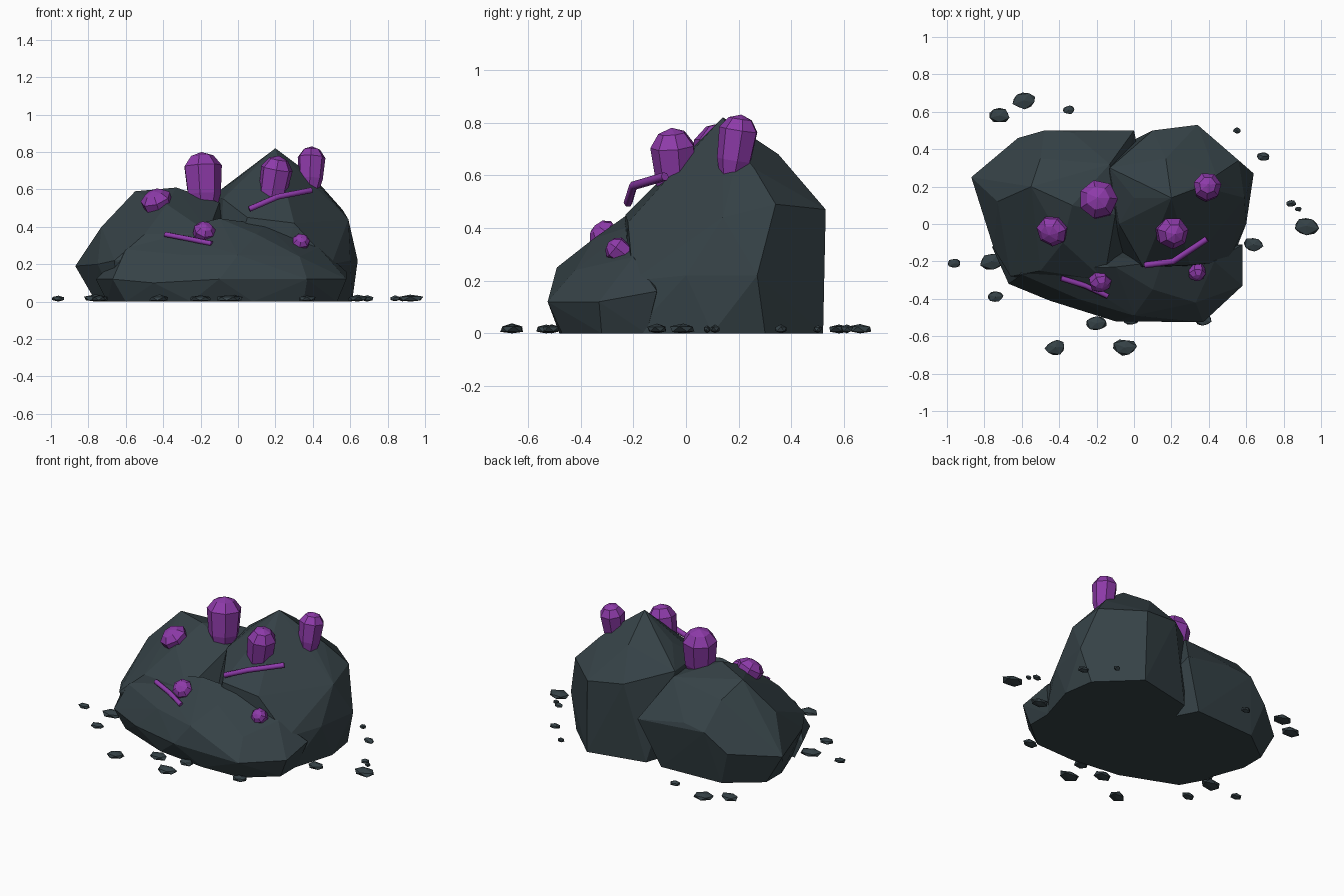
import bpy, bmesh, math, random
from mathutils import Vector

random.seed(4)
default = bpy.data.objects.get("Cube")
if default:
    bpy.data.objects.remove(default, do_unlink=True)


def make_material(name, colour):
    mat = bpy.data.materials.new(name)
    mat.use_nodes = True
    mat.diffuse_color = (*colour, 1)
    mat.node_tree.nodes["Principled BSDF"].inputs["Base Color"].default_value = (*colour, 1)
    return mat


slate = make_material("dark slate", (.036, .054, .062))
purple = make_material("crystal purple", (.27, .043, .40))


def finish(name, bm, mat):
    """Turn a bmesh into a flat shaded object of one colour."""
    bmesh.ops.recalc_face_normals(bm, faces=bm.faces[:])
    mesh = bpy.data.meshes.new(name)
    bm.to_mesh(mesh)
    bm.free()
    mesh.materials.append(mat)
    obj = bpy.data.objects.new(name, mesh)
    bpy.context.scene.collection.objects.link(obj)
    return obj


def hull(name, points, mat):
    """Faceted stone wrapped around a few corner points."""
    bm = bmesh.new()
    for p in points:
        bm.verts.new(p)
    result = bmesh.ops.convex_hull(bm, input=bm.verts[:])
    loose = {v for v in result["geom_interior"] if isinstance(v, bmesh.types.BMVert)}
    bmesh.ops.delete(bm, geom=list(loose), context='VERTS')
    return finish(name, bm, mat)


def crystal(name, base, tip, radius, sides=7):
    """Slightly tapered prism with a domed, pointed cap, from base to tip."""
    base, tip = Vector(base), Vector(tip)
    axis = tip - base
    turn = axis.to_track_quat('Z', 'Y')
    profile = [(0, .65), (.25, .88), (.75, 1), (.93, .6)]
    points = [tip]
    for height, width in profile:
        for i in range(sides):
            a = math.tau * i / sides
            spoke = Vector((math.cos(a), math.sin(a), 0)) * radius * width
            points.append(base + axis * height + turn @ spoke)
    return hull(name, points, purple)


def shard(name, path, radius):
    """Thin bent crystal rod, swept along a short path."""
    curve = bpy.data.curves.new(name, 'CURVE')
    curve.dimensions = '3D'
    curve.bevel_depth = radius
    curve.bevel_resolution = 1
    curve.use_fill_caps = True
    spline = curve.splines.new('POLY')
    spline.points.add(len(path) - 1)
    for point, co in zip(spline.points, path):
        point.co = (*co, 1)
    curve.materials.append(purple)
    obj = bpy.data.objects.new(name, curve)
    bpy.context.scene.collection.objects.link(obj)


def pebble(name, x, y, radius):
    """Small squashed stone lying on the ground."""
    bm = bmesh.new()
    bmesh.ops.create_icosphere(bm, subdivisions=1, radius=radius)
    angle = random.uniform(-.4, .4)
    for v in bm.verts:
        p = v.co * random.uniform(.85, 1.1)
        px = p.x * math.cos(angle) - p.y * math.sin(angle)
        py = p.x * math.sin(angle) + p.y * math.cos(angle)
        height = .016 + p.z / radius * (.012 + radius * .14)
        v.co = (x + px, y + py * .72, max(0, height))
    finish(name, bm, slate)


# Tall boulder
hull("tall_boulder", [
    (.61, .1, 0), (.58, .3, 0), (.35, .52, 0), (-.02, .44, 0), (-.1, .2, 0),
    (-.1, -.2, 0), (.2, -.24, 0), (.52, -.2, 0),
    (.64, .27, .22), (.6, 0, .22), (.5, -.2, .2), (.34, .505, .22), (-.15, .1, .3),
    (.59, .14, .44), (.34, .53, .47), (.1, .5, .5), (.56, .34, .49), (.44, .26, .625),
    (.3, -.22, .42), (.05, -.23, .45), (-.13, .3, .57), (-.08, 0, .55),
    (.2, .14, .82), (.36, .2, .7), (.17, .35, .68), (.25, 0, .635), (0, .14, .66),
], slate)

# Wide boulder
hull("wide_boulder", [
    (-.76, .1, 0), (-.76, .26, 0), (-.55, .42, 0), (-.13, .44, 0), (.1, 0, 0),
    (-.2, -.3, 0), (-.65, -.2, 0),
    (-.87, .25, .19), (-.75, -.13, .2), (-.66, -.28, .22), (-.62, .46, .22),
    (-.2, -.325, .27), (0, .5, .3), (-.48, .5, .34), (-.33, .49, .36),
    (-.73, .12, .4), (-.5, -.25, .36), (-.16, -.3, .37), (-.5, .35, .5),
    (-.55, .2, .59), (-.33, .1, .61), (-.13, .32, .54), (-.1, .05, .53), (-.38, -.1, .52),
], slate)

# Low boulder along the front
hull("low_boulder", [
    (-.7, -.12, 0), (-.6, -.3, 0), (-.25, -.44, 0), (.08, -.48, 0), (.35, -.47, 0),
    (.53, -.32, 0), (.53, -.15, 0),
    (-.76, -.12, .12), (-.67, -.32, .12), (-.45, -.41, .1), (-.1, -.52, .12),
    (.37, -.525, .12), (.58, -.33, .12), (.58, -.11, .16),
    (-.6, -.27, .28), (-.3, -.4, .25), (0, -.49, .25), (.33, -.42, .24),
    (-.4, -.24, .37), (-.1, -.23, .445), (.1, -.35, .36), (.43, -.2, .29), (.15, -.2, .41),
], slate)

# Crystals growing from the rock
crystal("centre_crystal", (-.18, .11, .5), (-.195, .14, .8), .105)
crystal("front_crystal", (.17, -.03, .5), (.22, -.055, .78), .087)
crystal("left_crystal", (.385, .175, .6), (.395, .21, .83), .076)
crystal("right_crystal", (-.4, .01, .44), (-.455, -.06, .59), .085)
crystal("lower_crystal", (-.2, -.25, .31), (-.17, -.345, .41), .06)
crystal("small_crystal", (.33, -.2, .27), (.34, -.295, .345), .048)

# Thin crystal rods
shard("upper_shard", [(.06, -.22, .495), (.21, -.2, .56), (.39, -.08, .595)], .017)
shard("lower_shard", [(-.39, -.29, .36), (-.26, -.33, .335), (-.14, -.385, .31)], .015)

# Scattered pebbles
for n, spot in enumerate([
    (-.59, .66, .07), (-.72, .58, .06), (-.35, .61, .035), (.55, .5, .025),
    (.69, .36, .038), (.84, .11, .03), (.88, .08, .02), (.92, -.01, .075),
    (.64, -.11, .06), (-.96, -.21, .04), (-.76, -.2, .07), (-.74, -.39, .045),
    (-.42, -.66, .06), (-.05, -.66, .07), (-.2, -.53, .06), (.37, -.51, .05),
    (-.02, -.51, .05),
]):
    pebble(f"pebble_{n + 1}", *spot)
